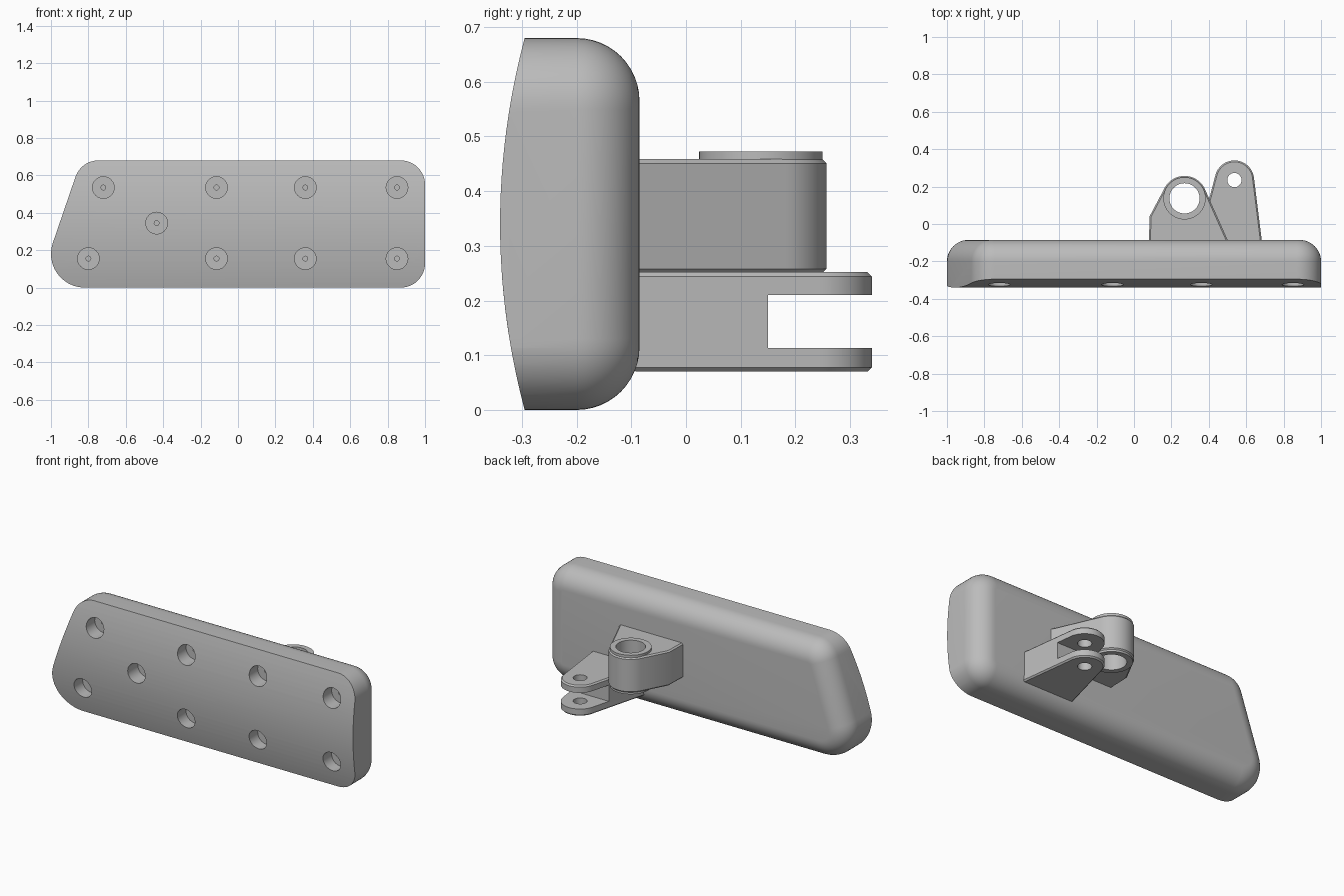
import bpy, bmesh, math
from mathutils import Matrix, Vector, geometry

cube = bpy.data.objects.get("Cube")
if cube:
    bpy.data.objects.remove(cube, do_unlink=True)

grey = bpy.data.materials.new("plain grey")
grey.use_nodes = True
colour = (0.5, 0.5, 0.5, 1)
grey.diffuse_color = colour
grey.node_tree.nodes["Principled BSDF"].inputs["Base Color"].default_value = colour


def make_object(name, bm):
    bmesh.ops.recalc_face_normals(bm, faces=bm.faces)
    mesh = bpy.data.meshes.new(name)
    bm.to_mesh(mesh)
    bm.free()
    mesh.materials.append(grey)
    obj = bpy.data.objects.new(name, mesh)
    bpy.context.collection.objects.link(obj)
    return obj


def cylinders(name, centres, radius, depth, axis="Z", segments=48):
    bm = bmesh.new()
    turn = Matrix.Rotation(math.pi / 2, 4, "X") if axis == "Y" else Matrix()
    for c in centres:
        bmesh.ops.create_cone(bm, cap_ends=True, segments=segments, radius1=radius,
                              radius2=radius, depth=depth,
                              matrix=Matrix.Translation(c) @ turn)
    return make_object(name, bm)


def cut(obj, cutter):
    cutter.hide_render = True
    mod = obj.modifiers.new("cut", "BOOLEAN")
    mod.operation = "DIFFERENCE"
    mod.solver = "EXACT"
    mod.object = cutter
    bpy.context.view_layer.objects.active = obj
    bpy.ops.object.modifier_apply(modifier=mod.name)
    bpy.data.objects.remove(cutter, do_unlink=True)


def smooth(obj):
    bpy.ops.object.select_all(action="DESELECT")
    obj.select_set(True)
    bpy.context.view_layer.objects.active = obj
    bpy.ops.object.shade_smooth_by_angle(angle=math.radians(30))


def lug(name, centre, radius, feet, z0, z1, chamfer):
    """Plate wrapped round a circle and its feet, with chamfered rims."""
    points = [Vector((centre[0] + radius * math.cos(a), centre[1] + radius * math.sin(a)))
              for a in (math.tau * i / 64 for i in range(64))]
    points += [Vector(f) for f in feet]
    hull = [points[i] for i in geometry.convex_hull_2d(points)]
    bm = bmesh.new()
    base = bm.faces.new([bm.verts.new((p.x, p.y, z0)) for p in hull])
    up = bmesh.ops.extrude_face_region(bm, geom=[base], use_keep_orig=True)["geom"]
    bmesh.ops.translate(bm, vec=(0, 0, z1 - z0),
                        verts=[v for v in up if isinstance(v, bmesh.types.BMVert)])
    bmesh.ops.recalc_face_normals(bm, faces=bm.faces)
    rims = [e for e in bm.edges if abs(e.verts[0].co.z - e.verts[1].co.z) < 1e-5]
    bmesh.ops.bevel(bm, geom=rims, offset=chamfer, segments=1, affect="EDGES")
    return make_object(name, bm)


# Pad: rounded outline, rolled back rim and bowed front
FRONT, BACK, ROLL, MID = -0.34, -0.085, 0.115, 0.34
CORNERS = [(0.87, 0.13, 0.13, -90, 0), (0.87, 0.55, 0.13, 0, 90),
           (-0.746, 0.55, 0.13, 90, 161.1), (-0.82, 0.18, 0.18, 161.1, 270)]


def outline(inset):
    for x, z, r, start, end in CORNERS:
        for i in range(13):
            a = math.radians(start + (end - start) * i / 12)
            yield x + (r - inset) * math.cos(a), z + (r - inset) * math.sin(a)


levels = [(FRONT, 0)]
for i in range(13):
    a = math.pi / 2 * i / 12
    levels.append((BACK - ROLL + ROLL * math.sin(a), ROLL * (1 - math.cos(a))))
bm = bmesh.new()
rings = [[bm.verts.new((x, y, z)) for x, z in outline(inset)] for y, inset in levels]
for a, b in zip(rings, rings[1:]):
    for i in range(len(a)):
        j = (i + 1) % len(a)
        bm.faces.new((a[i], a[j], b[j], b[i]))
bm.faces.new(rings[0])
bm.faces.new(rings[-1])
for i in range(1, 24):
    faces = [f for f in bm.faces if all(v.co.y < FRONT + 1e-4 for v in f.verts)]
    geom = set(faces)
    for f in faces:
        geom.update(f.edges)
        geom.update(f.verts)
    bmesh.ops.bisect_plane(bm, geom=list(geom), dist=1e-5,
                           plane_co=(0, 0, 2 * MID * i / 24), plane_no=(0, 0, 1))
for v in bm.verts:
    if v.co.y < FRONT + 1e-4:
        v.co.y += 0.045 * ((v.co.z - MID) / MID) ** 2
pad = make_object("pad", bm)

# Counterbored screw holes in the front
holes = [(x, z) for x in (-0.115, 0.36, 0.85) for z in (0.155, 0.535)]
holes += [(-0.72, 0.535), (-0.8, 0.155), (-0.435, 0.345)]
cut(pad, cylinders("bore_cutter", [(x, -0.345, z) for x, z in holes], 0.058, 0.2, "Y", 32))
cut(pad, cylinders("pilot_cutter", [(x, -0.25, z) for x, z in holes], 0.013, 0.1, "Y", 16))

# Pivot lug with a bushing standing proud at both ends
PIVOT = (0.27, 0.137)
pivot_lug = lug("pivot_lug", PIVOT, 0.12, [(0.08, -0.1), (0.083, 0.04), (0.507, -0.1)],
                0.25, 0.459, 0.008)
cut(pivot_lug, cylinders("lug_cutter", [(*PIVOT, 0.35)], 0.095, 0.6))
bushing = cylinders("bushing", [(*PIVOT, 0.356)], 0.113, 0.234, segments=64)
cut(bushing, cylinders("bushing_cutter", [(*PIVOT, 0.35)], 0.081, 0.6))

# Forked lug: pin hole and slot between the two ears
PIN = (0.537, 0.235)
fork = lug("fork_lug", PIN, 0.105, [(0.34, -0.1), (0.685, -0.1)], 0.07, 0.252, 0.008)
cut(fork, cylinders("pin_cutter", [(*PIN, 0.16)], 0.038, 0.6))
bm = bmesh.new()
bmesh.ops.create_cube(bm, size=1, matrix=Matrix.Translation((0.537, 0.4, 0.1615))
                      @ Matrix.Diagonal((0.8, 0.5, 0.097, 1)))
cut(fork, make_object("slot_cutter", bm))

for part in (pad, pivot_lug, bushing, fork):
    smooth(part)
